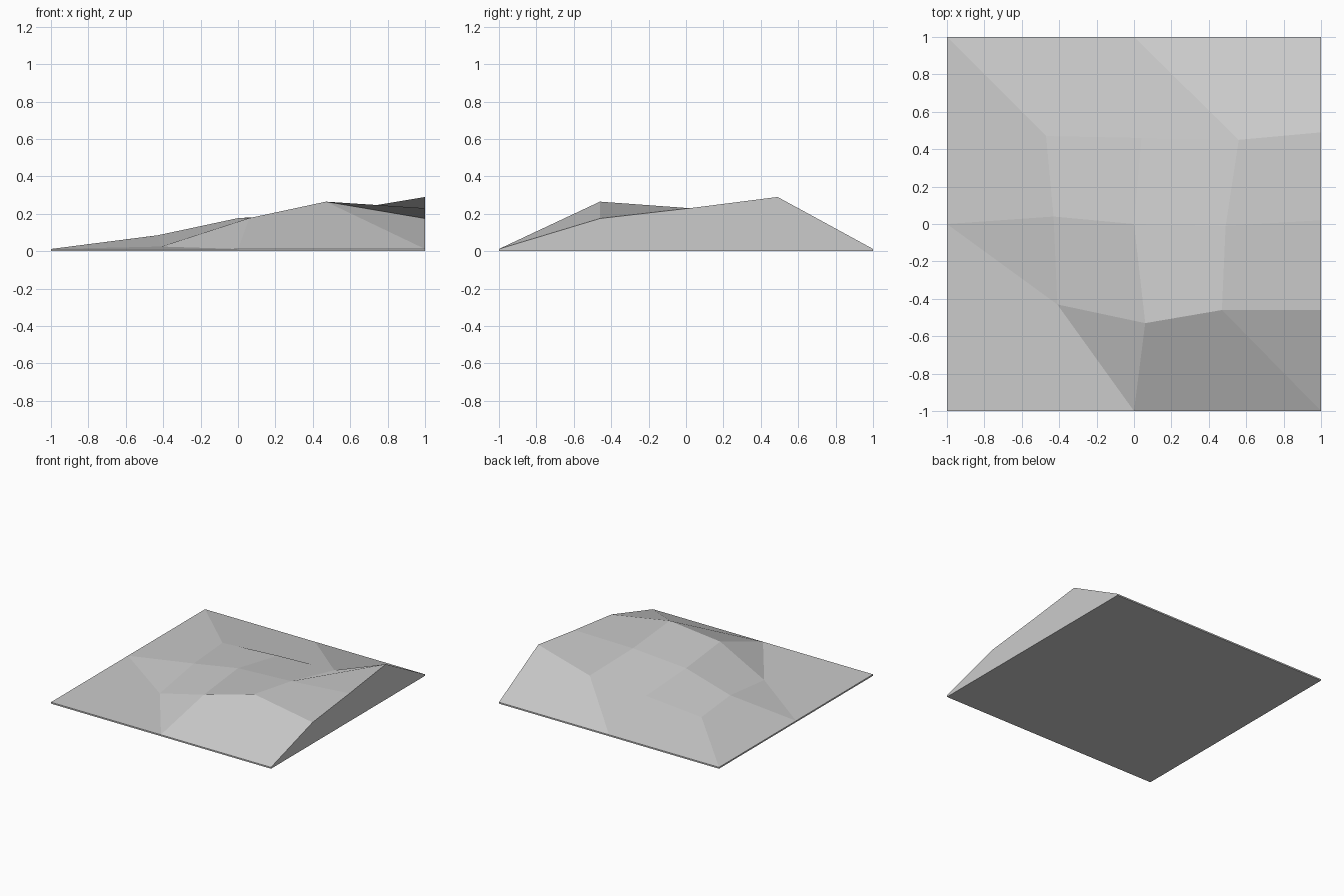
import bpy
import bmesh

if "Cube" in bpy.data.objects:
    bpy.data.objects.remove(bpy.data.objects["Cube"], do_unlink=True)

# Single pale grey colour
GREY = (0.6, 0.6, 0.6, 1.0)
grey = bpy.data.materials.new("pale_grey")
grey.use_nodes = True
grey.diffuse_color = GREY
grey.node_tree.nodes["Principled BSDF"].inputs["Base Color"].default_value = GREY

RIM = 0.012  # height of the thin rim around the slope

# Named surface points of the hill
points = {
    "front_left": (-1, -1, RIM), "front_mid": (0, -1, RIM), "front_right": (1, -1, RIM),
    "back_left": (-1, 1, RIM), "back_mid": (0, 1, RIM), "back_right": (1, 1, RIM),
    "left_mid": (-1, 0, RIM),
    "cliff_front": (1, -0.46, 0.175), "cliff_mid": (1, 0.02, 0.23), "cliff_back": (1, 0.49, 0.29),
    "low_front": (-0.41, -0.43, 0.025), "low_mid": (-0.43, 0.04, 0.085), "low_back": (-0.47, 0.47, 0.08),
    "crest_front": (0.06, -0.53, 0.177), "crest_mid": (0, 0, 0.177), "crest_back": (0.04, 0.46, 0.115),
    "high_front": (0.47, -0.46, 0.265), "high_mid": (0.49, -0.01, 0.205), "high_back": (0.56, 0.45, 0.138),
}

# Facets of the hill, counter-clockwise from above
facets = [
    # Front slope
    "left_mid front_left front_mid low_front",
    "front_mid crest_front low_front",
    "front_mid front_right high_front crest_front",
    "front_right cliff_front high_front",
    # Left slope
    "left_mid low_front low_mid",
    "left_mid low_mid low_back back_left",
    # Upper plateau
    "low_front crest_front crest_mid low_mid",
    "crest_front high_front high_mid crest_mid",
    "high_front cliff_front cliff_mid high_mid",
    "low_mid crest_mid crest_back low_back",
    "crest_mid high_mid high_back crest_back",
    "high_mid cliff_mid cliff_back high_back",
    # Back slope
    "back_left low_back crest_back high_back back_mid",
    "high_back cliff_back back_right back_mid",
]

# Top edges of the four walls, counter-clockwise around the hill
walls = [
    "front_left front_mid front_right",
    "front_right cliff_front cliff_mid cliff_back back_right",
    "back_right back_mid back_left",
    "back_left left_mid front_left",
]

bm = bmesh.new()
top = {name: bm.verts.new(co) for name, co in points.items()}
corners = [wall.split()[0] for wall in walls]
base = {name: bm.verts.new((points[name][0], points[name][1], 0)) for name in corners}

for facet in facets:
    bm.faces.new([top[name] for name in facet.split()])

# Walls and flat underside
for wall in walls:
    edge = wall.split()
    bm.faces.new([base[edge[0]], base[edge[-1]]] + [top[name] for name in reversed(edge)])
bm.faces.new([base[name] for name in reversed(corners)])

mesh = bpy.data.meshes.new("faceted_hill")
bm.to_mesh(mesh)
bm.free()
mesh.materials.append(grey)
hill = bpy.data.objects.new("faceted_hill", mesh)
bpy.context.scene.collection.objects.link(hill)
